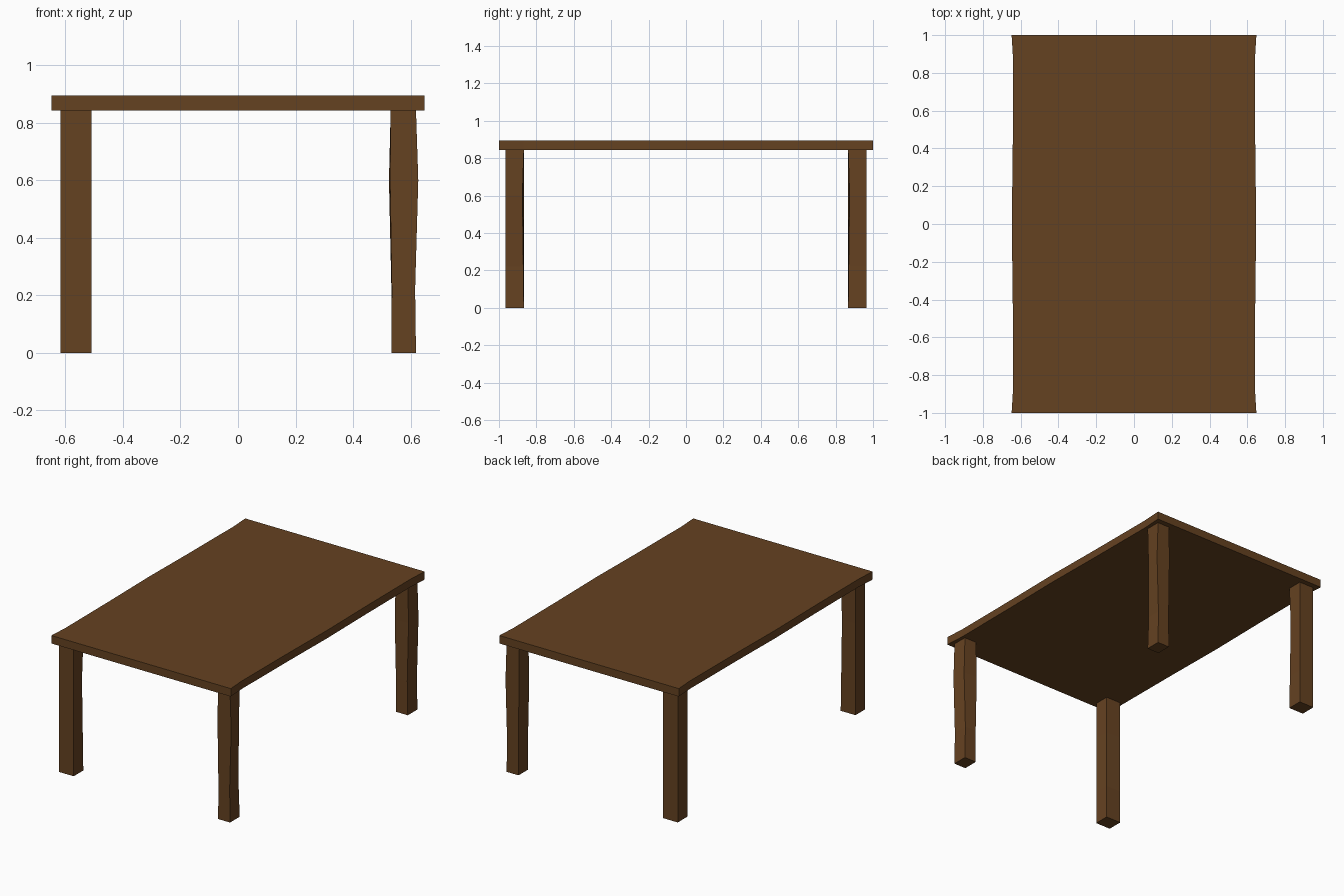
import bpy
import bmesh

cube = bpy.data.objects.get("Cube")
if cube:
    bpy.data.objects.remove(cube, do_unlink=True)

wood = bpy.data.materials.new("dark_brown_wood")
wood.use_nodes = True
colour = (0.130, 0.054, 0.0152, 1)
wood.diffuse_color = colour
wood.node_tree.nodes["Principled BSDF"].inputs["Base Color"].default_value = colour


def loft(name, rings):
    """Skin a stack of matching outlines and cap both ends."""
    bm = bmesh.new()
    loops = [[bm.verts.new(p) for p in ring] for ring in rings]
    for low, high in zip(loops, loops[1:]):
        for i in range(len(low)):
            j = (i + 1) % len(low)
            bm.faces.new((low[i], low[j], high[j], high[i]))
    bm.faces.new(loops[0])
    bm.faces.new(loops[-1])
    bmesh.ops.recalc_face_normals(bm, faces=bm.faces)
    mesh = bpy.data.meshes.new(name)
    bm.to_mesh(mesh)
    bm.free()
    mesh.materials.append(wood)
    obj = bpy.data.objects.new(name, mesh)
    bpy.context.collection.objects.link(obj)
    return obj


# Tabletop: long edges bow gently and flare at the corners
UNDERSIDE, TOP = 0.843, 0.895
edge = [(-1, 0.648), (-0.87, 0.640), (-0.4, 0.642), (0, 0.647),
        (0.4, 0.642), (0.87, 0.640), (1, 0.648)]
outline = [(x, y) for y, x in edge] + [(-x, y) for y, x in reversed(edge)]
loft("tabletop", [[(x, y, z) for x, y in outline] for z in (UNDERSIDE, TOP)])

# Legs: the left pair is hewn unevenly, the right pair is nearly straight
LEG_OUT, LEG_IN = 0.966, 0.867
heights = (0, 0.22, 0.6, UNDERSIDE)
left_inner = (0.533, 0.535, 0.529, 0.531)
left_outer = (0.619, 0.616, 0.627, 0.619)
bulge = (0, 0.003, 0.008, 0)

for end, sign in (("front", -1), ("back", 1)):
    left, right = [], []
    for z, a, b, d in zip(heights, left_inner, left_outer, bulge):
        left.append([(a, sign * LEG_OUT, z), (b, sign * LEG_OUT, z),
                     (b - d, sign * (LEG_IN + d), z),
                     (a - d / 2, sign * LEG_IN, z)])
        right.append([(-0.617, sign * LEG_OUT, z), (-0.51, sign * LEG_OUT, z),
                      (-0.51 - d / 2, sign * (LEG_IN + d), z),
                      (-0.617, sign * LEG_IN, z)])
    loft(end + "_left_leg", left)
    loft(end + "_right_leg", right)
